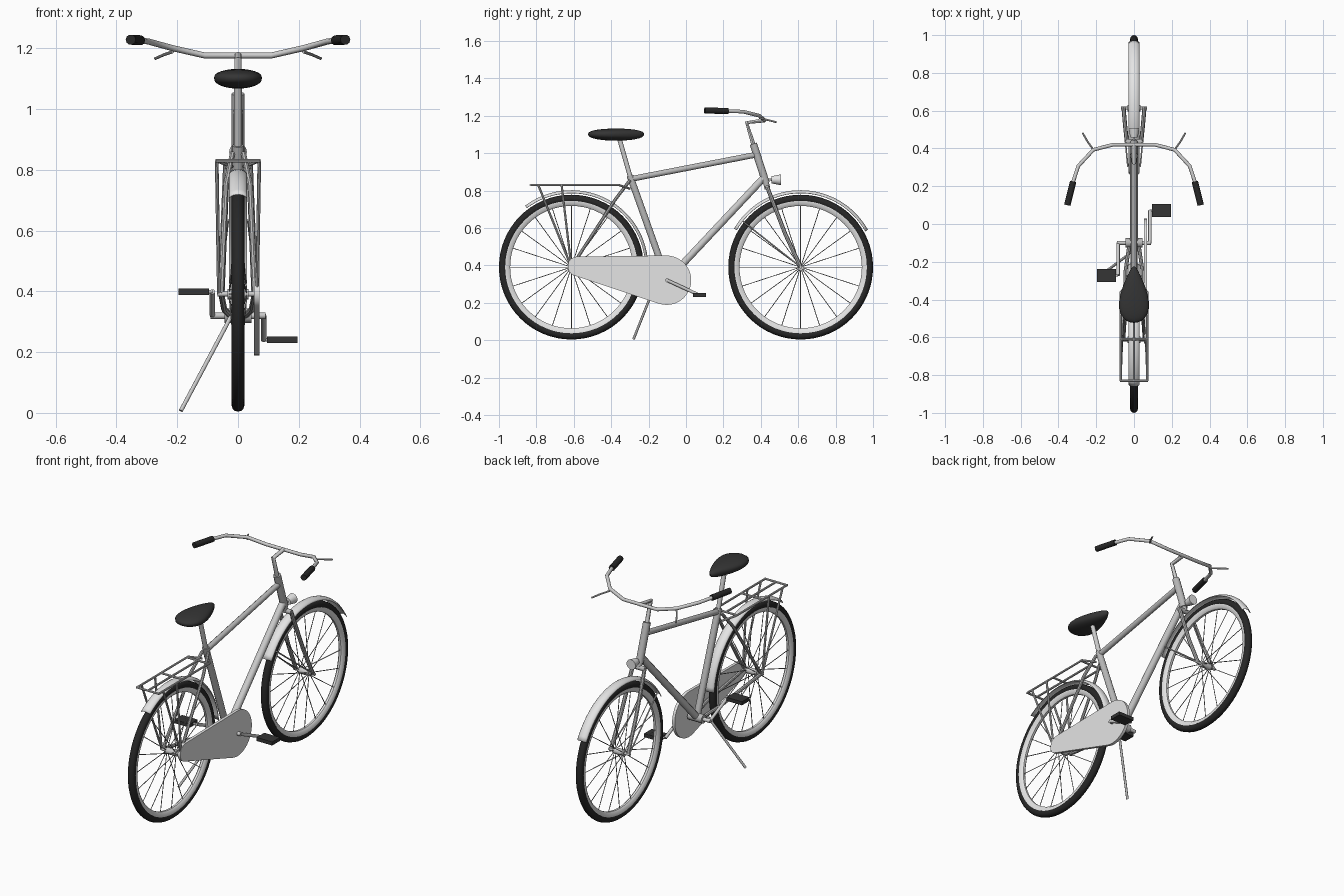
import bpy, bmesh, math
from mathutils import Vector, Matrix

cube = bpy.data.objects.get("Cube")
if cube:
    bpy.data.objects.remove(cube, do_unlink=True)


def material(name, value):
    m = bpy.data.materials.new(name)
    m.use_nodes = True
    colour = (value, value, value, 1)
    m.diffuse_color = colour
    m.node_tree.nodes["Principled BSDF"].inputs["Base Color"].default_value = colour
    return m


LIGHT = material("light grey paint", 0.78)
CHROME = material("bright grey metal", 0.6)
FRAME = material("mid grey paint", 0.48)
SPOKE = material("grey steel", 0.4)
RUBBER = material("black rubber", 0.02)
LEATHER = material("charcoal leather", 0.035)


def add(name, mesh, mat):
    ob = bpy.data.objects.new(name, mesh)
    bpy.context.collection.objects.link(ob)
    mesh.materials.clear()
    mesh.materials.append(mat)
    bpy.ops.object.select_all(action='DESELECT')
    ob.select_set(True)
    bpy.context.view_layer.objects.active = ob
    bpy.ops.object.shade_smooth_by_angle(angle=math.radians(40))
    return ob


def from_bmesh(name, bm, mat):
    bmesh.ops.recalc_face_normals(bm, faces=bm.faces)
    mesh = bpy.data.meshes.new(name)
    bm.to_mesh(mesh)
    bm.free()
    return add(name, mesh, mat)


def tubes(name, paths, r, mat, res=2):
    """Round bars swept along several point paths."""
    cu = bpy.data.curves.new(name + "_path", 'CURVE')
    cu.dimensions = '3D'
    cu.bevel_depth = r
    cu.bevel_resolution = res
    cu.use_fill_caps = True
    for path in paths:
        s = cu.splines.new('POLY')
        s.points.add(len(path) - 1)
        for p, co in zip(s.points, path):
            p.co = (*co, 1)
    tmp = bpy.data.objects.new(name + "_tmp", cu)
    mesh = bpy.data.meshes.new_from_object(tmp)
    bpy.data.objects.remove(tmp)
    return add(name, mesh, mat)


def tube(name, path, r, mat=FRAME, res=3):
    return tubes(name, [path], r, mat, res)


def both(path):
    """A path and its mirror image across x = 0."""
    return [path, [(-x, y, z) for x, y, z in path]]


def lathe(name, profile, centre, mat, start=0, sweep=math.tau, steps=64, closed=True):
    """Sweep an (x, radius) profile about a sideways axle."""
    bm = bmesh.new()
    full = sweep >= math.tau
    rings = []
    for i in range(steps if full else steps + 1):
        a = start + sweep * i / steps
        rings.append([bm.verts.new((x, centre.y + r * math.cos(a), centre.z + r * math.sin(a)))
                      for x, r in profile])
    n = len(profile)
    for i in range(steps):
        p, q = rings[i], rings[(i + 1) % len(rings)]
        for j in range(n if closed else n - 1):
            k = (j + 1) % n
            bm.faces.new((p[j], q[j], q[k], p[k]))
    return from_bmesh(name, bm, mat)


def box(name, centre, size, mat):
    bm = bmesh.new()
    bmesh.ops.create_cube(bm, size=1, matrix=Matrix.Translation(centre) @ Matrix.Diagonal((*size, 1)))
    return from_bmesh(name, bm, mat)


REAR, FRONT = Vector((0, -0.613, 0.391)), Vector((0, 0.613, 0.391))
CRANK = Vector((0, -0.1, 0.32))

# Wheels: tyre, rim, spokes, hub, and curved mudguard
for label, c, a0, a1 in (("rear", REAR, 5, 127), ("front", FRONT, 29, 150)):
    ring = [math.tau * k / 12 for k in range(12)]
    lathe(label + "_tyre", [(0.021 * math.cos(t), 0.366 + 0.021 * math.sin(t)) for t in ring], c, RUBBER)
    lathe(label + "_rim", [(-0.017, 0.354), (0.017, 0.354), (0.015, 0.336), (0.006, 0.327),
                           (-0.006, 0.327), (-0.015, 0.336)], c, LIGHT)
    spokes = []
    for k in range(20):
        a = math.tau * k / 20
        d = Vector((0, math.cos(a), math.sin(a)))
        side = Vector((0.028 if k % 2 else -0.028, 0, 0))
        spokes.append([c + side + d * 0.016, c + d * 0.33])
    tubes(label + "_spokes", spokes, 0.0022, SPOKE, 1)
    tube(label + "_hub", [c - Vector((0.035, 0, 0)), c + Vector((0.035, 0, 0))], 0.018, CHROME)
    tube(label + "_axle", [c - Vector((0.068, 0, 0)), c + Vector((0.068, 0, 0))], 0.008, CHROME)
    arc = [math.radians(-70 + 20 * k) for k in range(8)]
    guard = lathe(label + "_mudguard", [(0.031 * math.sin(t), 0.388 + 0.022 * math.cos(t)) for t in arc],
                  c, LIGHT, math.radians(a0), math.radians(a1 - a0), 32, False)
    solid = guard.modifiers.new("thickness", 'SOLIDIFY')
    solid.thickness = 0.003
    solid.offset = 0

# Main frame
seat_top = (0, -0.3, 0.88)
tube("seat_tube", [CRANK, seat_top], 0.019)
tube("seat_post", [seat_top, (0, -0.357, 1.08)], 0.013, CHROME)
tube("top_tube", [(0, -0.29, 0.863), (0, 0.375, 0.992)], 0.016)
tube("down_tube", [CRANK, (0, 0.412, 0.865)], 0.02, CHROME)
tube("head_tube", [(0, 0.36, 1.05), (0, 0.428, 0.84)], 0.021)
tube("bottom_bracket", [(-0.045, *CRANK.yz), (0.045, *CRANK.yz)], 0.025)
tubes("chain_stays", both([(0.025, -0.11, 0.32), (0.045, -0.25, 0.34), (0.055, *REAR.yz)]), 0.01, FRAME)
tubes("seat_stays", both([(0.018, -0.3, 0.855), (0.04, -0.38, 0.75), (0.055, *REAR.yz)]), 0.009, FRAME)

# Fork and mudguard struts
tube("fork_crown", [(-0.042, 0.435, 0.815), (0.042, 0.435, 0.815)], 0.014)
tube("fork_steerer", [(0, 0.425, 0.85), (0, 0.436, 0.81)], 0.016)
tubes("fork_legs", both([(0.038, 0.434, 0.82), (0.048, 0.53, 0.57), (0.055, *FRONT.yz)]), 0.011, FRAME)
tubes("mudguard_struts", both([(0.062, *FRONT.yz), (0.033, 0.305, 0.635)]), 0.004, CHROME)

# Luggage rack
RAIL = 0.83
rack = both([(0.07, -0.83, RAIL), (0.07, -0.36, RAIL), (0.02, -0.3, 0.81)])
rack += [[(-0.073, y, RAIL), (0.073, y, RAIL)] for y in (-0.83, -0.61, -0.37)]
rack += [[(0, -0.83, RAIL), (0, -0.37, RAIL)]]
tubes("rack_rails", rack, 0.006, CHROME)
struts = []
for y in (-0.79, -0.665):
    struts += both([(0.07, y, RAIL), (0.063, *REAR.yz)])
tubes("rack_struts", struts, 0.006, CHROME)

# Saddle: a sphere flattened and tapered toward the nose
bm = bmesh.new()
bmesh.ops.create_uvsphere(bm, u_segments=24, v_segments=16, radius=1)
for v in bm.verts:
    x, t, z = v.co
    lift = 0.03 if z > 0 else 0.035
    v.co = (x * (0.072 - 0.037 * t), -0.374 + 0.15 * t,
            1.102 + lift * math.copysign(abs(z) ** 0.8, z))
from_bmesh("saddle", bm, LEATHER)

# Stem, handlebar, grips and brake levers
tube("stem", [(0, 0.362, 1.04), (0, 0.325, 1.163), (0, 0.42, 1.176)], 0.012, CHROME)
half = [(0.11, 0.42, 1.176), (0.215, 0.393, 1.2), (0.295, 0.307, 1.222), (0.325, 0.215, 1.226)]
bar = [(-x, y, z) for x, y, z in reversed(half)] + half
tube("handlebar", bar, 0.01, CHROME)
tubes("grips", both([(0.322, 0.225, 1.226), (0.353, 0.1, 1.228)]), 0.017, RUBBER, 3)
tubes("brake_levers", both([(0.215, 0.393, 1.188), (0.245, 0.435, 1.178), (0.272, 0.482, 1.166)]),
      0.005, CHROME)

# Headlamp
bm = bmesh.new()
bmesh.ops.create_cone(bm, cap_ends=True, segments=20, radius1=0.019, radius2=0.029, depth=0.05,
                      matrix=Matrix.Translation((0, 0.482, 0.858)) @ Matrix.Rotation(-math.pi / 2, 4, 'X'))
from_bmesh("headlamp", bm, LIGHT)
tube("headlamp_bracket", [(0, 0.42, 0.86), (0, 0.465, 0.858)], 0.006, CHROME)

# Chain case: a plate wrapped round the crank and rear hub
outline = []
small, big = Vector((-0.58, 0.395)), Vector((-0.104, 0.321))
gap = small - big
lean = math.acos((0.132 - 0.052) / gap.length)
back = math.atan2(gap.y, gap.x)
for centre, r, a, b in ((small, 0.052, back - lean, back + lean),
                        (big, 0.132, back + lean, back - lean + math.tau)):
    for k in range(21):
        t = a + (b - a) * k / 20
        outline.append((centre.x + r * math.cos(t), centre.y + r * math.sin(t)))
bm = bmesh.new()
face = bm.faces.new([bm.verts.new((0.053, y, z)) for y, z in outline])
side = bmesh.ops.extrude_face_region(bm, geom=[face])["geom"]
bmesh.ops.translate(bm, vec=(0.017, 0, 0), verts=[v for v in side if isinstance(v, bmesh.types.BMVert)])
from_bmesh("chain_case", bm, LIGHT)

# Cranks and pedals
tube("crank_spindle", [(-0.09, *CRANK.yz), (0.09, *CRANK.yz)], 0.011, CHROME)
for label, s in (("left", 1), ("right", -1)):
    end = CRANK + Vector((s * 0.084, s * 0.172, s * -0.079))
    tube(label + "_crank", [(s * 0.084, *CRANK.yz), end], 0.009, CHROME)
    tube(label + "_pedal_axle", [end, end + Vector((s * 0.03, 0, 0))], 0.006, CHROME)
    box(label + "_pedal", (s * 0.145, end.y, end.z), (0.1, 0.07, 0.021), LEATHER)

# Kickstand
tube("kickstand", [(-0.02, -0.15, 0.325), (-0.04, -0.17, 0.285), (-0.188, -0.28, 0.007)], 0.007, CHROME)
